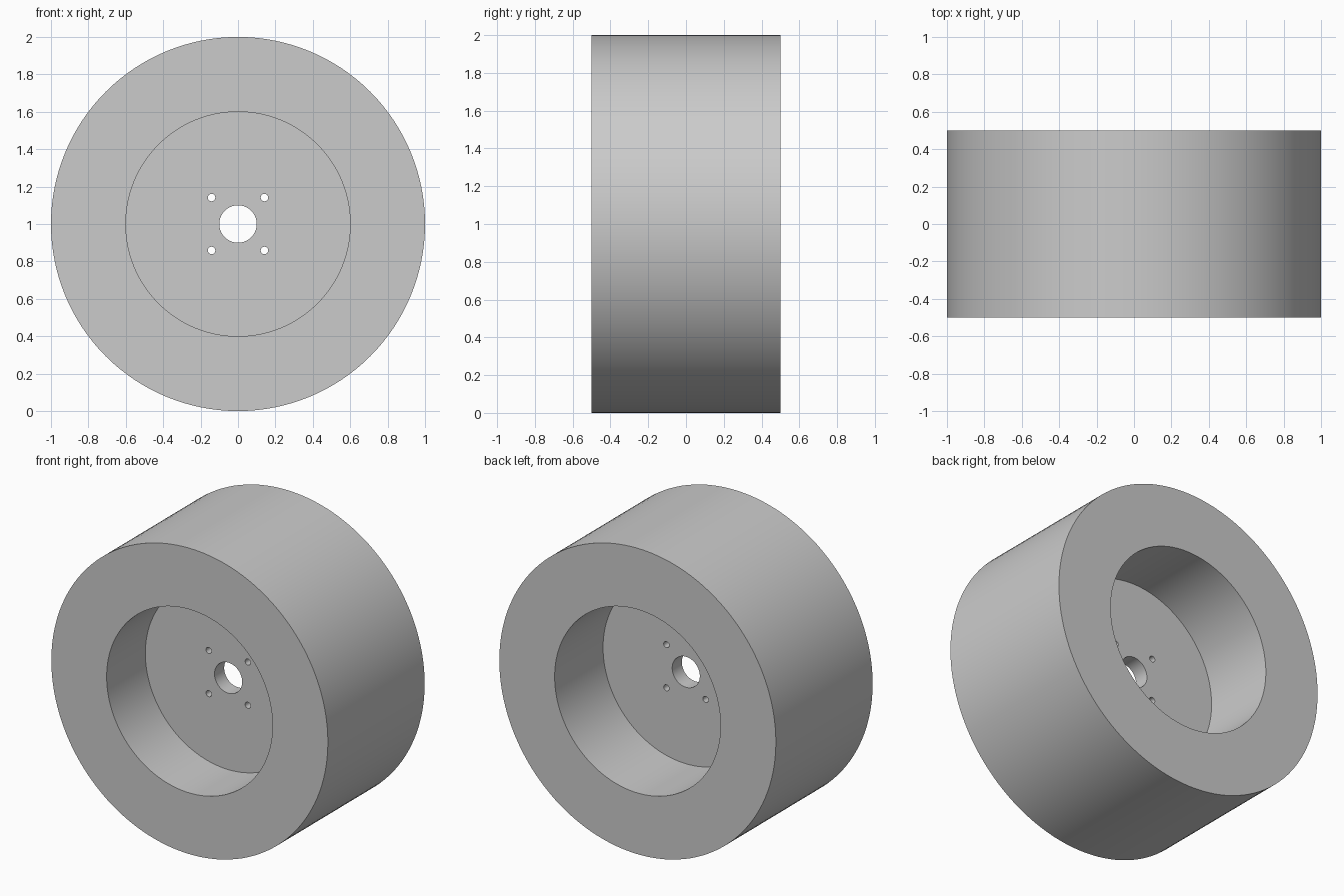
import bpy
import bmesh
import math
from mathutils import Matrix, Vector

if "Cube" in bpy.data.objects:
    bpy.data.objects.remove(bpy.data.objects["Cube"], do_unlink=True)

RIM_R, RECESS_R, BORE_R = 1.0, 0.6, 0.1
HALF_WIDTH = 0.5
WEB_FRONT, WEB_BACK = -0.1, 0.0
BOLT_CIRCLE_R, BOLT_R = 0.2, 0.02
CENTRE = Vector((0, 0, RIM_R))

# Plain grey material
grey = bpy.data.materials.new("grey")
grey.use_nodes = True
colour = (0.6, 0.6, 0.6, 1)
grey.diffuse_color = colour
grey.node_tree.nodes["Principled BSDF"].inputs["Base Color"].default_value = colour


def add_object(name, bm):
    bmesh.ops.recalc_face_normals(bm, faces=bm.faces)
    mesh = bpy.data.meshes.new(name)
    bm.to_mesh(mesh)
    bm.free()
    mesh.materials.append(grey)
    obj = bpy.data.objects.new(name, mesh)
    bpy.context.collection.objects.link(obj)
    return obj


# Wheel: closed (radius, y) section turned about the axle
section = [
    (RIM_R, -HALF_WIDTH), (RIM_R, HALF_WIDTH),
    (RECESS_R, HALF_WIDTH), (RECESS_R, WEB_BACK),
    (BORE_R, WEB_BACK), (BORE_R, WEB_FRONT),
    (RECESS_R, WEB_FRONT), (RECESS_R, -HALF_WIDTH),
]
bm = bmesh.new()
ring = [bm.verts.new((r, y, RIM_R)) for r, y in section]
edges = [bm.edges.new((v, ring[(i + 1) % len(ring)])) for i, v in enumerate(ring)]
bmesh.ops.spin(bm, geom=ring + edges, cent=CENTRE, axis=(0, 1, 0),
               angle=math.tau, steps=128, use_merge=True)
bmesh.ops.remove_doubles(bm, verts=bm.verts, dist=0.0001)
wheel = add_object("wheel", bm)

# Four bolt holes drilled through the web
bm = bmesh.new()
for i in range(4):
    angle = math.pi / 4 + i * math.pi / 2
    spot = CENTRE + BOLT_CIRCLE_R * Vector((math.cos(angle), 0, math.sin(angle)))
    spot.y = (WEB_FRONT + WEB_BACK) / 2
    bmesh.ops.create_cone(bm, cap_ends=True, segments=32, radius1=BOLT_R,
                          radius2=BOLT_R, depth=0.3,
                          matrix=Matrix.Translation(spot) @ Matrix.Rotation(math.pi / 2, 4, "X"))
drill = add_object("bolt_hole_cutter", bm)
drill.hide_render = True
drill.hide_viewport = True

holes = wheel.modifiers.new("bolt_holes", "BOOLEAN")
holes.operation = "DIFFERENCE"
holes.solver = "EXACT"
holes.object = drill

# Bake the holes, then shade smooth with sharp rims
bpy.ops.object.select_all(action="DESELECT")
wheel.select_set(True)
bpy.context.view_layer.objects.active = wheel
bpy.ops.object.modifier_apply(modifier=holes.name)
bpy.data.objects.remove(drill, do_unlink=True)
bpy.ops.object.shade_smooth_by_angle(angle=math.radians(30))
